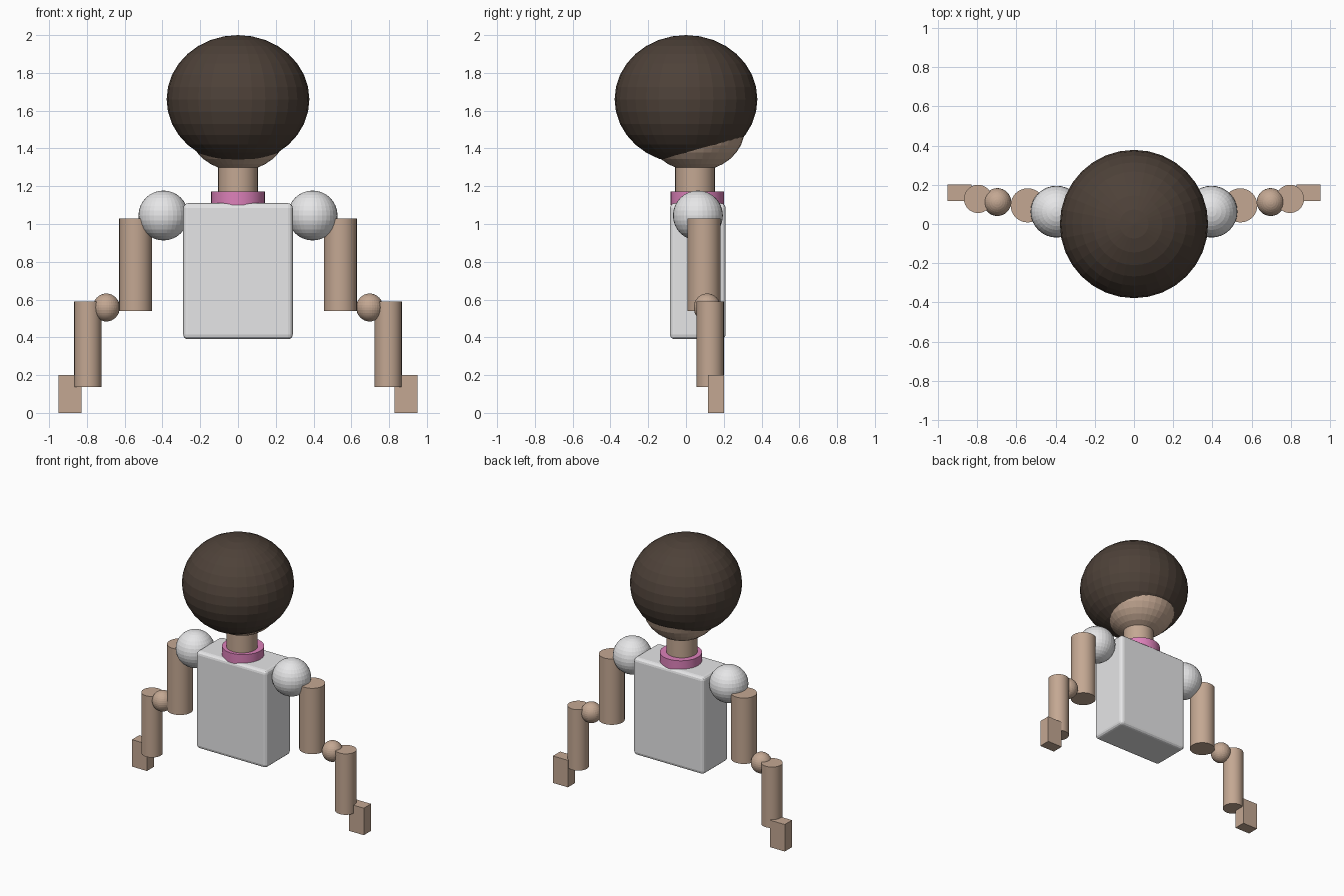
import bpy

if "Cube" in bpy.data.objects:
    bpy.data.objects.remove(bpy.data.objects["Cube"])


def material(name, rgb):
    m = bpy.data.materials.new(name)
    m.diffuse_color = (*rgb, 1)
    m.use_nodes = True
    m.node_tree.nodes["Principled BSDF"].inputs["Base Color"].default_value = m.diffuse_color
    return m


HAIR = material("dark brown hair", (0.075, 0.053, 0.040))
SKIN = material("tan skin", (0.55, 0.39, 0.29))
SHIRT = material("light grey", (0.80, 0.80, 0.81))
PINK = material("pink", (0.72, 0.22, 0.49))


def finish(name, mat):
    ob = bpy.context.object
    ob.name = name
    ob.data.materials.append(mat)
    return ob


def ball(name, mat, centre, radii):
    bpy.ops.mesh.primitive_uv_sphere_add(segments=32, ring_count=16, location=centre)
    bpy.context.object.scale = radii
    return finish(name, mat)


def tube(name, mat, x, y, z0, z1, r):
    bpy.ops.mesh.primitive_cylinder_add(vertices=32, radius=r, depth=z1 - z0,
                                        location=(x, y, (z0 + z1) / 2))
    ob = finish(name, mat)
    bpy.ops.object.shade_smooth_by_angle()
    return ob


def box(name, mat, lo, hi):
    bpy.ops.mesh.primitive_cube_add(size=1, location=[(a + b) / 2 for a, b in zip(lo, hi)])
    bpy.context.object.scale = [b - a for a, b in zip(lo, hi)]
    bpy.ops.object.transform_apply(location=False, rotation=False, scale=True)
    return finish(name, mat)


# Head, hair and neck
ball("hair", HAIR, (0, 0, 1.66), (0.378, 0.378, 0.34))
ball("head", SKIN, (0, 0.05, 1.50), (0.26, 0.26, 0.22))
tube("neck", SKIN, 0, 0.048, 1.10, 1.33, 0.105)
tube("collar", PINK, 0, 0.06, 1.10, 1.172, 0.142)

# Torso with rounded edges
torso = box("torso", SHIRT, (-0.29, -0.085, 0.39), (0.29, 0.21, 1.11))
bevel = torso.modifiers.new("rounded edges", "BEVEL")
bevel.width = 0.025
bevel.segments = 3

# Arms, one on each side
for side, s in (("left", -1), ("right", 1)):
    ball(side + "_shoulder", SHIRT, (s * 0.395, 0.063, 1.045), (0.132,) * 3)
    tube(side + "_upper_arm", SKIN, s * 0.542, 0.095, 0.54, 1.028, 0.087)
    ball(side + "_elbow", SKIN, (s * 0.697, 0.112, 0.558), (0.071, 0.071, 0.074))
    tube(side + "_forearm", SKIN, s * 0.795, 0.128, 0.138, 0.59, 0.072)
    x0, x1 = sorted((s * 0.828, s * 0.951))
    box(side + "_hand", SKIN, (x0, 0.116, 0), (x1, 0.201, 0.20))
